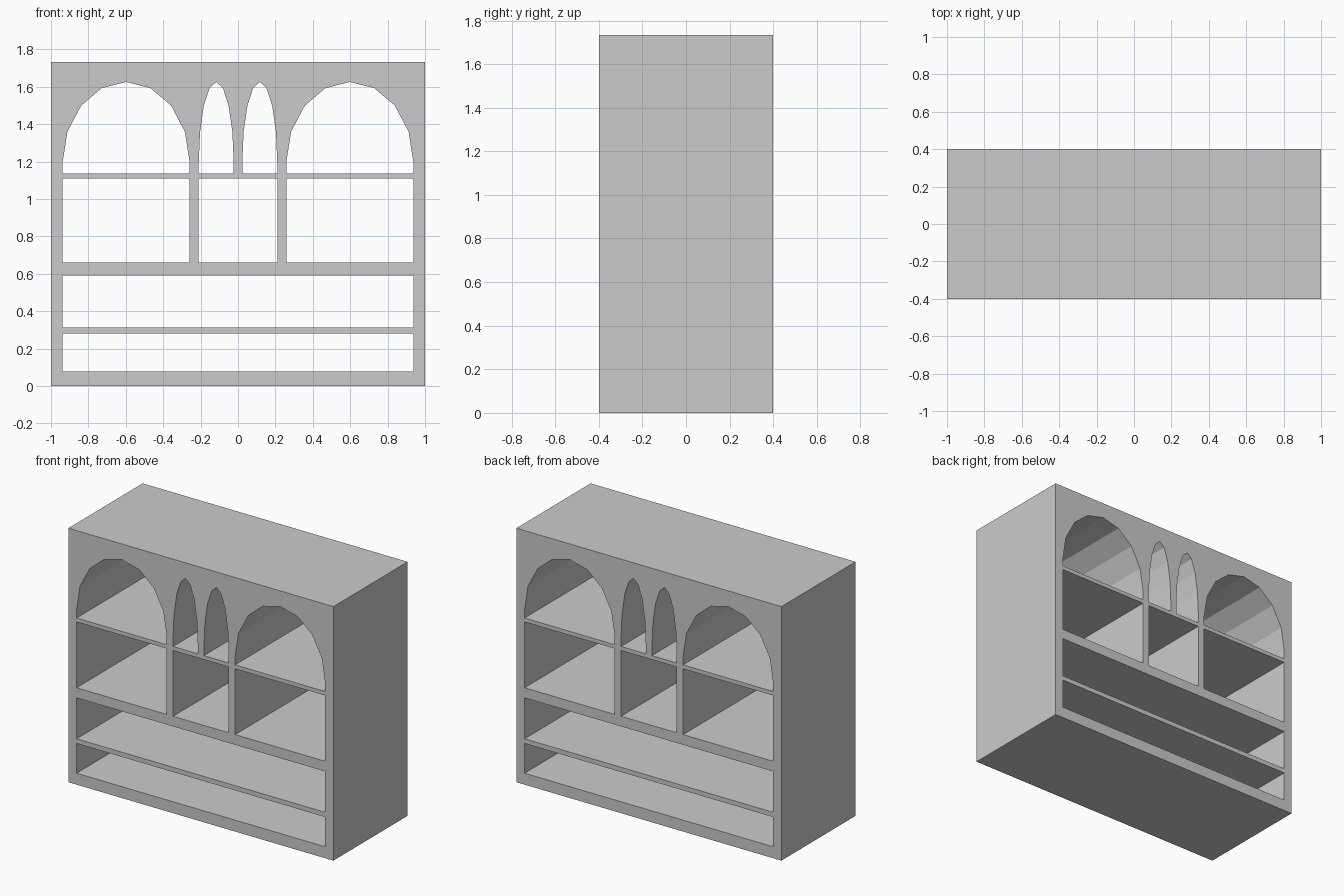
import bpy, bmesh, math

if "Cube" in bpy.data.objects:
    bpy.data.objects.remove(bpy.data.objects["Cube"])

DEPTH = 0.80
HEIGHT = 1.733


def rect(x0, x1, z0, z1):
    return [(x0, z0), (x1, z0), (x1, z1), (x0, z1)]


def arch(x0, x1, base=1.137, spring=1.195, top=1.626):
    # Straight jambs topped by a faceted half ellipse of eight segments
    cx, rx, rz = (x0 + x1) / 2, (x1 - x0) / 2, top - spring
    curve = [(cx + rx * math.cos(math.pi * i / 8),
              spring + rz * math.sin(math.pi * i / 8)) for i in range(9)]
    return [(x0, base), (x1, base)] + curve


def mirrored(outline):
    return [(-x, z) for x, z in reversed(outline)]


def extrude_outlines(name, outlines, depth):
    # Filled front profile with holes, extruded front to back
    cu = bpy.data.curves.new(name + "_profile", 'CURVE')
    cu.dimensions = '2D'
    cu.fill_mode = 'BOTH'
    cu.extrude = depth / 2
    for pts in outlines:
        sp = cu.splines.new('POLY')
        sp.points.add(len(pts) - 1)
        for p, (x, z) in zip(sp.points, pts):
            p.co = (x, z, 0, 1)
        sp.use_cyclic_u = True
        sp.use_smooth = False
    tmp = bpy.data.objects.new(name + "_profile", cu)
    bpy.context.collection.objects.link(tmp)
    tmp.rotation_euler.x = math.pi / 2
    bpy.context.view_layer.update()
    me = bpy.data.meshes.new_from_object(
        tmp.evaluated_get(bpy.context.evaluated_depsgraph_get()))
    me.transform(tmp.matrix_world)
    bpy.data.objects.remove(tmp)

    # Weld caps to walls and keep everything flat shaded
    bm = bmesh.new()
    bm.from_mesh(me)
    bmesh.ops.remove_doubles(bm, verts=bm.verts, dist=1e-4)
    bmesh.ops.recalc_face_normals(bm, faces=bm.faces)
    for f in bm.faces:
        f.smooth = False
    bm.to_mesh(me)
    bm.free()
    me.name = name
    ob = bpy.data.objects.new(name, me)
    bpy.context.collection.objects.link(ob)
    return ob


# Outer case
case = rect(-1, 1, 0, HEIGHT)

# Full-width lower shelves and the centre cubby
openings = [
    rect(-0.938, 0.938, 0.078, 0.281),
    rect(-0.938, 0.938, 0.313, 0.592),
    rect(-0.21, 0.21, 0.661, 1.11),
]

# Side cubbies, wide arches and narrow arches, mirrored left and right
for half in (rect(0.258, 0.938, 0.661, 1.11),
             arch(0.258, 0.938),
             arch(0.023, 0.21)):
    openings += [half, mirrored(half)]

extrude_outlines("shelf_cabinet", [case] + openings, DEPTH)
